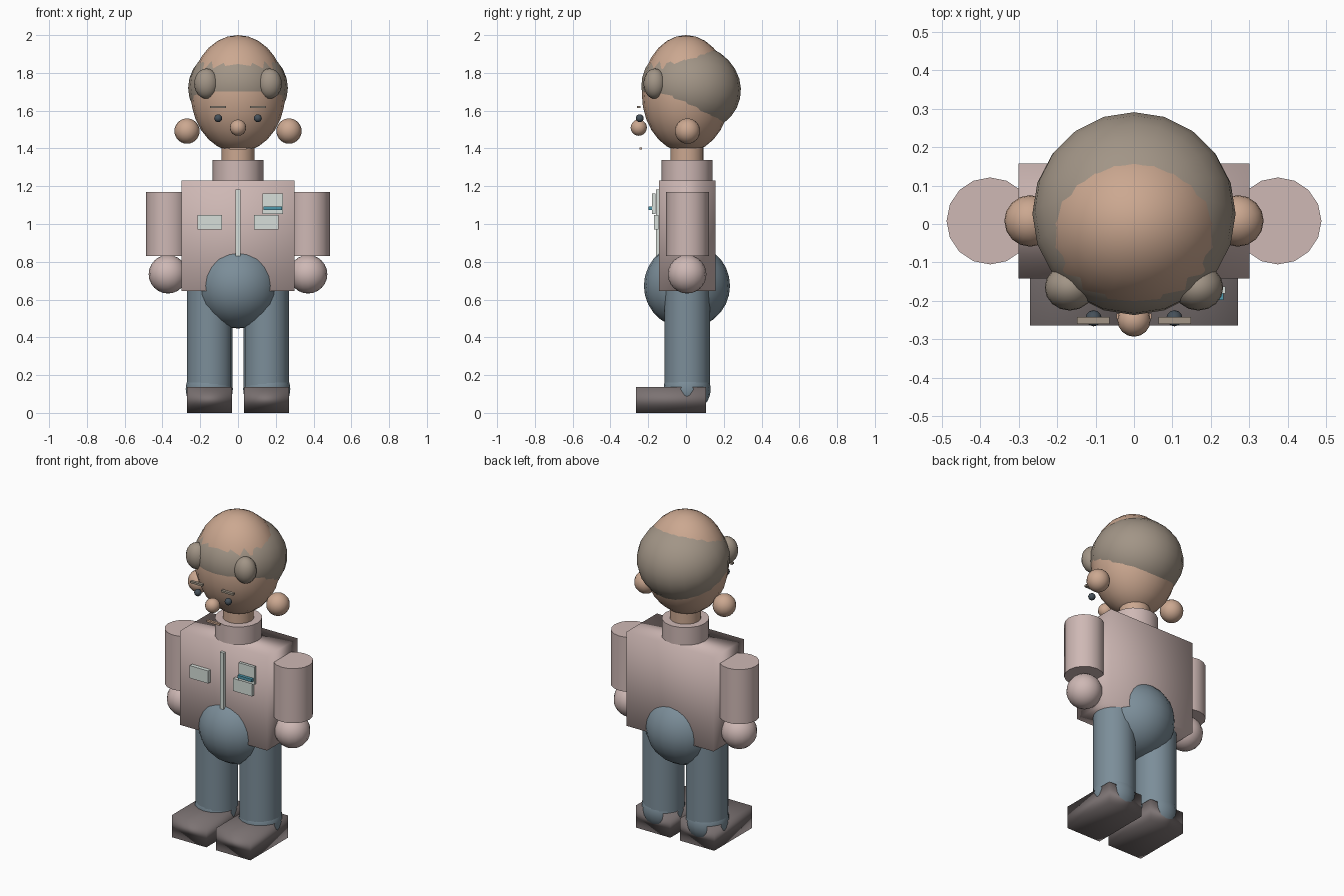
import bpy
import math

if "Cube" in bpy.data.objects:
    bpy.data.objects.remove(bpy.data.objects["Cube"])


def material(name, rgb):
    m = bpy.data.materials.new(name)
    m.diffuse_color = (*rgb, 1)
    m.use_nodes = True
    m.node_tree.nodes["Principled BSDF"].inputs["Base Color"].default_value = m.diffuse_color
    return m


SKIN = material("skin", (0.60, 0.39, 0.28))
HAIR = material("hair", (0.36, 0.30, 0.24))
SHIRT = material("shirt", (0.62, 0.48, 0.46))
TROUSER = material("trouser", (0.20, 0.27, 0.32))
SHOE = material("shoe", (0.20, 0.17, 0.17))
DARK = material("dark", (0.06, 0.08, 0.10))
WHITE = material("white", (0.68, 0.74, 0.70))
TEAL = material("teal", (0.08, 0.32, 0.42))


def finish(name, mat, smooth=True):
    ob = bpy.context.object
    ob.name = name
    ob.data.materials.append(mat)
    if smooth:
        bpy.ops.object.shade_smooth()
    return ob


def ball(name, loc, radii, mat, seg=20, rings=14, tilt=0):
    bpy.ops.mesh.primitive_uv_sphere_add(segments=seg, ring_count=rings, radius=1,
                                         location=loc, rotation=(tilt, 0, 0))
    bpy.context.object.scale = radii
    return finish(name, mat)


def box(name, x, y, z, mat, smooth=False):
    """Box from (min, max) pairs."""
    spans = (x, y, z)
    bpy.ops.mesh.primitive_cube_add(size=1, location=[(a + b) / 2 for a, b in spans])
    bpy.context.object.scale = [b - a for a, b in spans]
    return finish(name, mat, smooth)


def tube(name, x, y, z, r, mat, seg=16):
    bpy.ops.mesh.primitive_cylinder_add(vertices=seg, radius=r, depth=z[1] - z[0],
                                        location=(x, y, (z[0] + z[1]) / 2))
    ob = finish(name, mat, False)
    bpy.ops.object.shade_smooth_by_angle(angle=math.radians(40))
    return ob


# Head, tilted hair cap, nose, mouth
ball("head", (0, 0, 1.69), (0.25, 0.234, 0.31), SKIN)
ball("hair", (0, 0.027, 1.72), (0.264, 0.265, 0.235), HAIR, tilt=math.radians(-12))
ball("nose", (0, -0.25, 1.51), (0.043,) * 3, SKIN, 16, 10)
box("mouth", (-0.045, 0.045), (-0.247, -0.232), (1.394, 1.406), SKIN)

# Neck, collar, torso, hips
tube("neck", 0, 0.005, (1.30, 1.42), 0.088, SKIN)
tube("collar", 0, 0.005, (1.20, 1.34), 0.134, SHIRT)
box("torso", (-0.30, 0.30), (-0.142, 0.157), (0.645, 1.23), SHIRT, True)
ball("hips", (0, 0.005, 0.673), (0.228, 0.228, 0.226), TROUSER)

# Mirrored parts
for s, side in ((-1, "left"), (1, "right")):
    ball(side + "_hair_tuft", (s * 0.167, -0.165, 1.743), (0.065, 0.06, 0.08), HAIR, 16, 12)
    ball(side + "_ear", (s * 0.27, 0.008, 1.492), (0.067,) * 3, SKIN, 16, 12)
    ball(side + "_eye", (s * 0.105, -0.245, 1.56), (0.021,) * 3, DARK, 12, 8)
    box(side + "_brow", sorted((s * 0.064, s * 0.148)), (-0.26, -0.242), (1.614, 1.626), HAIR)
    tube(side + "_arm", s * 0.374, 0.008, (0.83, 1.17), 0.113, SHIRT)
    ball(side + "_hand", (s * 0.371, 0.006, 0.734), (0.102,) * 3, SHIRT, 16, 12)
    tube(side + "_leg", s * 0.15, 0.006, (0.12, 0.70), 0.121, TROUSER)
    ball(side + "_ankle", (s * 0.152, 0.006, 0.126), (0.125,) * 3, TROUSER, 16, 12)
    box(side + "_shoe", sorted((s * 0.033, s * 0.27)), (-0.264, 0.107), (0, 0.138), SHOE, True)
    box(side + "_pocket", sorted((s * 0.086, s * 0.214)), (-0.17, -0.146), (0.97, 1.048), WHITE)

# Shirt front details
box("button_strip", (-0.013, 0.013), (-0.16, -0.138), (0.83, 1.182), WHITE)
box("badge", (0.13, 0.238), (-0.18, -0.162), (1.052, 1.162), WHITE)
box("badge_stripe", (0.135, 0.233), (-0.198, -0.18), (1.074, 1.092), TEAL)
